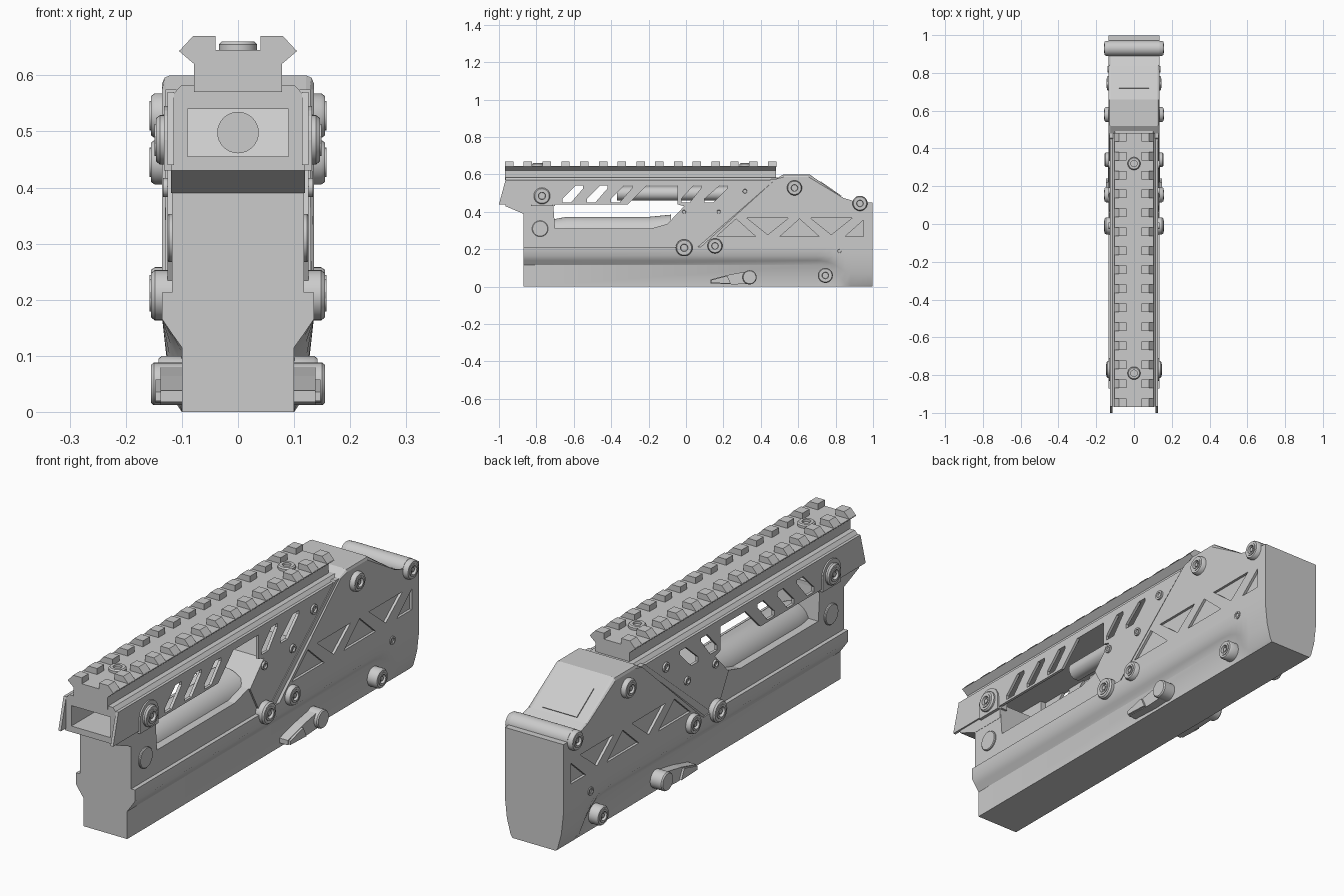
import bpy, bmesh
from math import sin, cos, pi
from mathutils import Vector

if "Cube" in bpy.data.objects:
    bpy.data.objects.remove(bpy.data.objects["Cube"])


def finish(name, bm, smooth=False):
    bmesh.ops.recalc_face_normals(bm, faces=bm.faces[:])
    me = bpy.data.meshes.new(name)
    bm.to_mesh(me)
    bm.free()
    ob = bpy.data.objects.new(name, me)
    bpy.context.collection.objects.link(ob)
    if smooth:
        bpy.context.view_layer.objects.active = ob
        ob.select_set(True)
        bpy.ops.object.shade_smooth_by_angle(angle=0.6)
        ob.select_set(False)
    return ob


def add_loft(bm, rings):
    """Join rings of points into a closed, capped solid."""
    vs = [[bm.verts.new(p) for p in r] for r in rings]
    n = len(vs[0])
    for a, b in zip(vs, vs[1:]):
        for i in range(n):
            bm.faces.new((a[i], a[(i + 1) % n], b[(i + 1) % n], b[i]))
    bm.faces.new(vs[0])
    bm.faces.new(vs[-1])


def side_prism(name, shapes, x0, x1, both=True):
    """Side outlines (y, z) extruded along x, optionally on both sides."""
    bm = bmesh.new()
    for pts in shapes:
        for s in ((1, -1) if both else (1,)):
            add_loft(bm, [[(s * x, y, z) for y, z in pts] for x in (x0, x1)])
    return finish(name, bm)


def long_prism(name, shapes, spans):
    """Cross-sections (x, z) extruded along y over each span."""
    bm = bmesh.new()
    for pts in shapes:
        for y0, y1 in spans:
            add_loft(bm, [[(x, y, z) for x, z in pts] for y in (y0, y1)])
    return finish(name, bm)


def lathe(name, prof, y, z, axis='X', both=True, n=32):
    """Turned part: (radius, distance along axis) rings."""
    bm = bmesh.new()
    for s in ((1, -1) if both else (1,)):
        rings = []
        for r, d in prof:
            c = [(r * cos(2 * pi * i / n), r * sin(2 * pi * i / n)) for i in range(n)]
            if axis == 'X':
                rings.append([(s * d, y + u, z + v) for u, v in c])
            elif axis == 'Y':
                rings.append([(u, d, z + v) for u, v in c])
            else:
                rings.append([(u, y + v, d) for u, v in c])
        add_loft(bm, rings)
    return finish(name, bm, True)


def cut(ob, cutter):
    m = ob.modifiers.new("cut", 'BOOLEAN')
    m.operation, m.solver, m.object = 'DIFFERENCE', 'EXACT', cutter
    cutter.hide_render = True
    dg = bpy.context.evaluated_depsgraph_get()
    ob.data = bpy.data.meshes.new_from_object(ob.evaluated_get(dg))
    ob.modifiers.clear()
    bpy.data.objects.remove(cutter)


def mirror_x(half):
    return half + [(-x, z) for x, z in reversed(half)]


# lower body: stepped section whose flare sweeps down near the rear
front = [(.1, 0), (.1, .115), (.118, .14), (.135, .165), (.135, .213)]
rear = [(.1, 0), (.108, .012), (.125, .075), (.135, .165), (.135, .213)]
bm = bmesh.new()
rings = []
for y, t in ((-.87, 0), (.7, 0), (.75, .08), (.79, .3), (.82, .6), (.85, .9), (.88, 1), (.997, 1)):
    h = [(a[0] + (b[0] - a[0]) * t, a[1] + (b[1] - a[1]) * t) for a, b in zip(front, rear)]
    rings.append([(x, y, z) for x, z in mirror_x(h)])
add_loft(bm, rings)
finish("lower_body", bm, True)

# front post, fore-end base and middle receiver core
side_prism("front_body", [[(-.87, .2), (.2, .2), (.5, .45), (.5, .54), (.26, .54), (.2, .43),
           (-.01, .43), (-.1, .335), (-.19, .31), (-.7, .31), (-.71, .44), (-.87, .44)]],
           -.118, .118, False)
lathe("inner_tube", [(.075, -.71), (.088, -.64), (.088, -.2), (.1, -.08)], 0, .285, 'Y', False, 40)
lathe("barrel", [(.037, -.37), (.037, .3)], 0, .498, 'Y', False)

# upper side plates with slanted slots
plates = side_prism("side_plates", [[(-1, .44), (-.965, .57), (.5, .57), (.08, .205), (-.03, .205),
                    (-.1, .335), (-.01, .43), (-.045, .44), (-.045, .54), (-.21, .54),
                    (-.31, .44)]], .114, .126)
slots = [(-.66, .11), (-.53, .11), (-.4, .11), (-.025, .105), (.1, .12)]
cut(plates, side_prism("slot_cutter", [[(y, .45), (y + .045, .45), (y + d, .525), (y + d, .54),
    (y + d - .04, .54), (y, .47)] for y, d in slots], -.2, .2, False))

# upper fore-end: roof, hollow front frame and floor
long_prism("fore_end_roof", [mirror_x([(.12, .54), (.12, .562), (.1, .583)])], [(-.965, .55)])
side_prism("front_frame_walls", [[(-.965, .43), (-.7, .43), (-.7, .56), (-.965, .56)]], .09, .119)
side_prism("front_frame_floor", [[(-.965, .43), (-.87, .39), (-.71, .39), (-.71, .455),
           (-.965, .455)]], -.119, .119, False)

# rounded mounting tabs at the front post
arc = [(-.77 + .06 * cos(pi * i / 12), .485 + .06 * sin(pi * i / 12)) for i in range(13)]
side_prism("front_tabs", [arc + [(-.83, .43), (-.71, .43)]], .1, .132)

# rear housing with chamfered upper edges
bm = bmesh.new()
outline = [(.05, .205), (.48, .575), (.52, .6), (.66, .6), (.84, .475), (.89, .45),
           (.997, .45), (.997, .205)]
add_loft(bm, [[(x, y, z) for y, z in outline] for x in (-.135, .135)])
edges = [e for e in bm.edges if abs(e.verts[0].co.x - e.verts[1].co.x) < .01
         and (e.verts[0].co.z + e.verts[1].co.z) / 2 > .36
         and (e.verts[0].co.y + e.verts[1].co.y) / 2 < .9]
bmesh.ops.bevel(bm, geom=edges, offset=.014, segments=2, affect='EDGES', profile=.5)
housing = finish("rear_housing", bm)

# triangular truss pockets
tris = [[(c - .105, .268), (c + .105, .268), (c, .362)] for c in (.268, .607)]
tris += [[(c - .11, .366), (c + .11, .366), (c, .278)] for c in (.437, .777)]
tris += [[(.85, .268), (.948, .268), (.948, .355)]]
cut(housing, side_prism("truss_cutter", tris, .124, .2))

# panel on the rear slope
u = Vector((.18, -.125)).normalized()
nrm = Vector((-u.y, u.x))
a = Vector((.66, .6)) + u * .07
b = a + u * .135
side_prism("rear_panel", [[tuple(p + nrm * d) for p, d in ((a, -.01), (b, -.01), (b, .004), (a, .004))]],
           -.08, .08, False)

# diagonal trim in front of the rear housing
side_prism("diagonal_trim", [[(.01, .205), (.06, .205), (.5, .575), (.455, .575)]], .11, .129)

# top accessory rail
long_prism("rail_base", [mirror_x([(.078, .57), (.078, .62), (.105, .643), (.104, .645)])],
           [(-.968, .482)])
tooth = [(.04, .64), (.105, .643), (.08, .67), (.04, .67)]
spans = [(-.968 + i * .1004, -.923 + i * .1004) for i in range(15)]
long_prism("rail_teeth", [tooth, [(-x, z) for x, z in tooth]], spans)
for i, y in enumerate((-.79, .32)):
    lathe(f"rail_screw_{i}", [(.034, .63), (.034, .655), (.029, .66), (.017, .66), (.017, .65)],
          y, 0, 'Z', False)

# socket bolts on both sides: y, z, radius, outer reach
for i, (y, z, r, x) in enumerate([(-.77, .485, .044, .149), (-.01, .208, .045, .158),
        (.155, .218, .04, .158), (.58, .528, .04, .158), (.745, .06, .04, .145),
        (.93, .445, .04, .158)]):
    lathe(f"bolt_{i}", [(r, .1), (r, x - .01), (r * .88, x - .003), (r * .65, x - .003), (r * .65, x),
          (r * .45, x), (r * .4, x - .012), (r * .22, x - .012), (r * .22, x - .004)], y, z)

# small pins
for i, (y, z, r) in enumerate([(-.01, .4, .017), (.175, .4, .017), (.315, .51, .02), (.82, .19, .017)]):
    x = .139 if i == 3 else .134
    lathe(f"pin_{i}", [(r, .1), (r, x), (r * .6, x), (r * .5, x - .006)], y, z, n=20)
lathe("front_disc", [(.043, .1), (.043, .123), (.04, .126)], -.78, .31)

# rear cross roller
lathe("rear_roller", [(.041, -.134), (.041, .134)], .93, .445, 'X', False)

# selector levers
lathe("selector_hub", [(.038, .09), (.038, .15), (.034, .155)], .34, .05)
side_prism("selector_lever", [[(.13, .018), (.13, .038), (.23, .064), (.34, .084), (.34, .016),
           (.26, .012)]], .09, .138)
side_prism("selector_grip", [[(.135, .02), (.135, .036), (.22, .058), (.24, .016)]], .12, .147)
